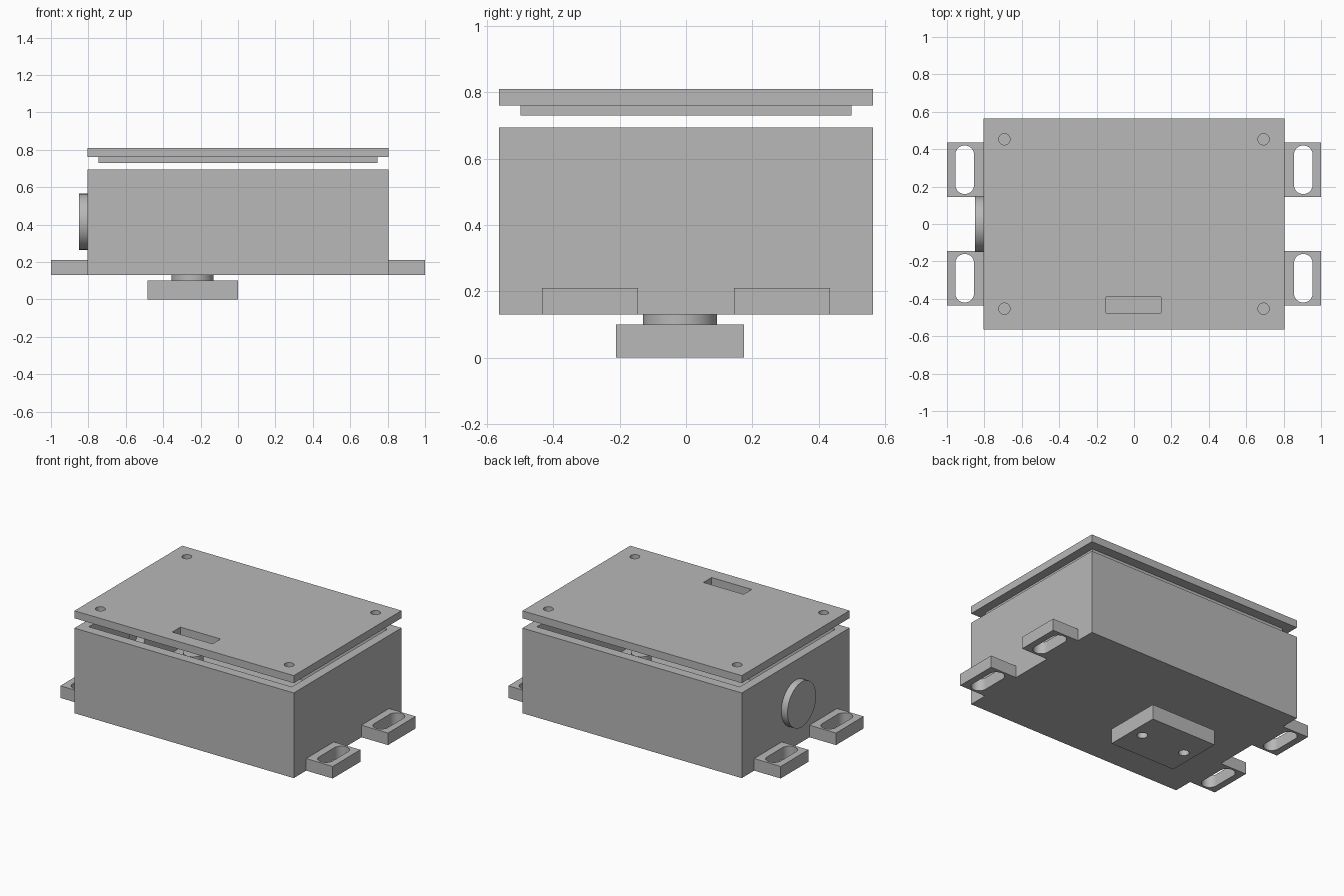
import bpy
from math import radians, pi

default = bpy.data.objects.get("Cube")
if default:
    bpy.data.objects.remove(default, do_unlink=True)

grey = bpy.data.materials.new("plain grey")
grey.use_nodes = True
grey.diffuse_color = (0.48, 0.48, 0.48, 1)
grey.node_tree.nodes["Principled BSDF"].inputs["Base Color"].default_value = grey.diffuse_color


def finish(ob, name):
    ob.name = name
    ob.data.materials.clear()
    ob.data.materials.append(grey)
    bpy.ops.object.transform_apply(location=False, rotation=True, scale=True)
    return ob


def box(name, x, y, z):
    """Box from (min, max) pairs."""
    spans = (x, y, z)
    bpy.ops.mesh.primitive_cube_add(size=1, location=[(a + b) / 2 for a, b in spans])
    ob = bpy.context.object
    ob.scale = [b - a for a, b in spans]
    return finish(ob, name)


def cylinder(name, centre, radius, depth, rotation=(0, 0, 0)):
    bpy.ops.mesh.primitive_cylinder_add(vertices=48, radius=radius, depth=depth,
                                        location=centre, rotation=rotation)
    return finish(bpy.context.object, name)


def activate(ob):
    bpy.ops.object.select_all(action='DESELECT')
    ob.select_set(True)
    bpy.context.view_layer.objects.active = ob


def cut(ob, cutters):
    """Subtract each cutter, then discard it."""
    activate(ob)
    for c in cutters:
        mod = ob.modifiers.new("cut", 'BOOLEAN')
        mod.operation, mod.solver, mod.object = 'DIFFERENCE', 'EXACT', c
        bpy.ops.object.modifier_apply(modifier=mod.name)
    for c in cutters:
        bpy.data.objects.remove(c, do_unlink=True)


def smooth(ob):
    activate(ob)
    bpy.ops.object.shade_smooth_by_angle(angle=radians(30))


W, D = 0.805, 0.565        # half width and half depth of the case
IW, ID = 0.745, 0.5        # half size of the cavity
BASE, RIM = 0.13, 0.695
FLOOR = 0.19
SIDE = (0, pi / 2, 0)

# Open case with a round port in its right wall
case = box("case", (-W, W), (-D, D), (BASE, RIM))
cut(case, [box("cavity", (-IW, IW), (-ID, ID), (FLOOR, 1)),
           cylinder("port", (-0.775, 0, 0.415), 0.09, 0.2, SIDE)])
smooth(case)
smooth(cylinder("port_cap", (-0.827, 0, 0.415), 0.15, 0.046, SIDE))

# Raised lid with locating lip, corner screw holes and a slot
lid = box("lid", (-W, W), (-D, D), (0.76, 0.81))
lip = box("lid_lip", (-IW, IW), (-ID, ID), (0.73, 0.76))
for plate in (lid, lip):
    cutters = [cylinder("hole", (x, y, 0.77), 0.03, 0.3)
               for x in (-0.693, 0.693) for y in (-0.453, 0.453)]
    cutters.append(box("slot", (-0.15, 0.145), (-0.475, -0.39), (0.6, 0.9)))
    cut(plate, cutters)
    smooth(plate)

# Mounting tabs with rounded slots, and standoffs inside the case
for sx, side in ((1, "left"), (-1, "right")):
    for sy, end in ((1, "back"), (-1, "front")):
        x, y = sx * 0.905, sy * 0.29
        tab = box(f"{end}_{side}_tab", sorted((sx * W, sx)),
                  (y - 0.145, y + 0.145), (BASE, 0.21))
        cut(tab, [box("slot", (x - 0.05, x + 0.05), (y - 0.08, y + 0.08), (0, 0.4)),
                  cylinder("slot_end", (x, y - 0.08, 0.2), 0.05, 0.4),
                  cylinder("slot_end", (x, y + 0.08, 0.2), 0.05, 0.4)])
        smooth(tab)
        smooth(cylinder(f"{end}_{side}_standoff", (sx * 0.53, sy * 0.29, 0.235), 0.062, 0.09))

# Foot block on a short neck under the case
fx, fy = -0.243, -0.018
smooth(cylinder("foot_neck", (fx, fy, 0.115), 0.112, 0.03))
foot = box("foot_block", (fx - 0.242, fx + 0.242), (fy - 0.193, fy + 0.193), (0, 0.1))
cut(foot, [cylinder("hole", (fx + dx, fy, 0), 0.032, 0.3) for dx in (-0.163, 0.163)])
smooth(foot)
